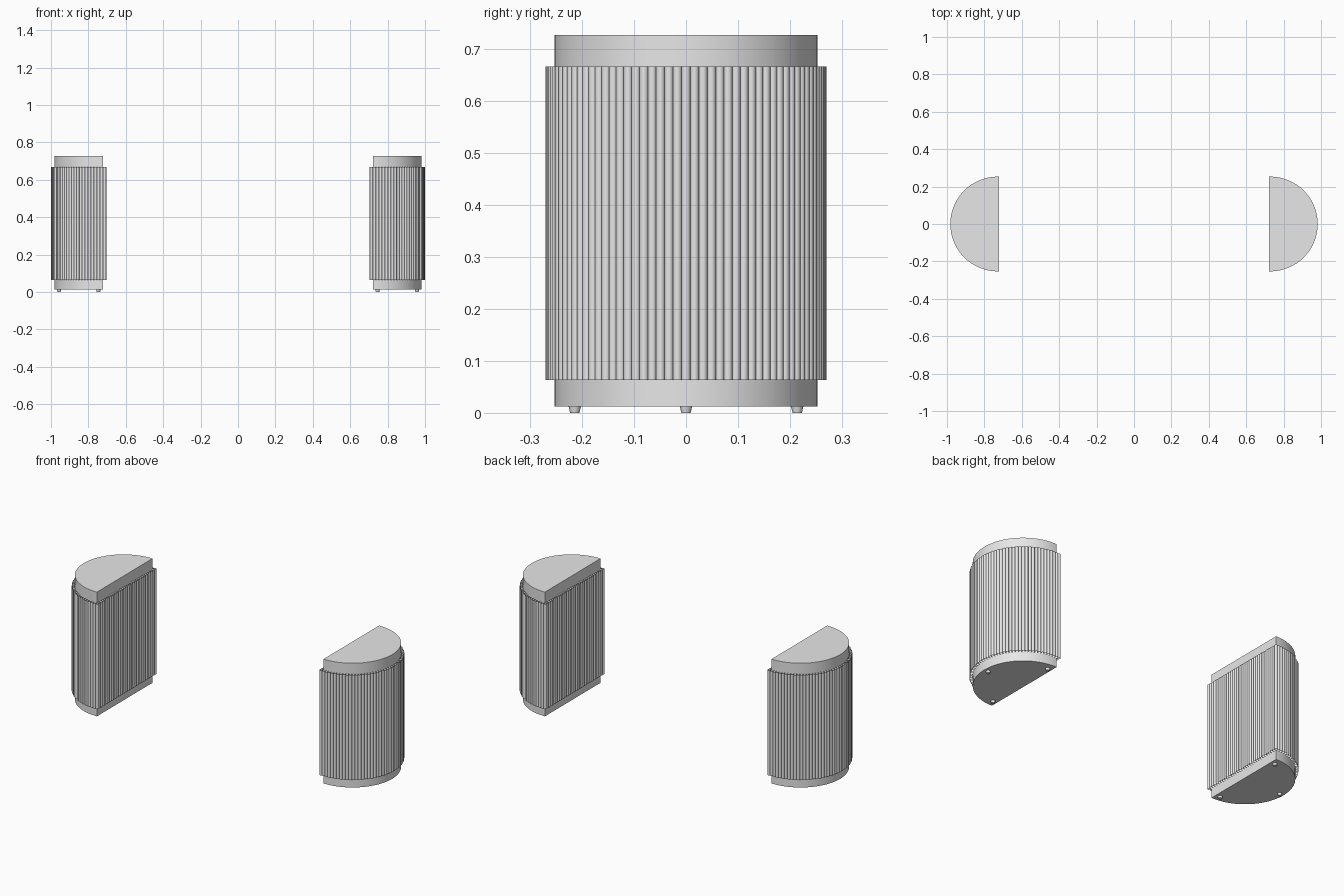
import bpy, bmesh
from math import pi, sin, cos, radians
from mathutils import Matrix

cube = bpy.data.objects.get("Cube")
if cube:
    bpy.data.objects.remove(cube, do_unlink=True)

grey = bpy.data.materials.new("light grey")
grey.use_nodes = True
grey.diffuse_color = (0.8, 0.8, 0.8, 1)
grey.node_tree.nodes["Principled BSDF"].inputs["Base Color"].default_value = (0.8, 0.8, 0.8, 1)

CX, FLAT_X, RADIUS = 0.729, 0.721, 0.253    # arc centre, flat face, arc radius
SLAT_R = 0.0085
PATH_R = RADIUS + SLAT_R


def finish(bm, name, side):
    """Turn the +x half into an object, mirrored when side is -1."""
    bmesh.ops.scale(bm, vec=(side, 1, 1), verts=bm.verts)
    if side < 0:
        bmesh.ops.reverse_faces(bm, faces=bm.faces)
    mesh = bpy.data.meshes.new(name)
    bm.to_mesh(mesh)
    bm.free()
    mesh.materials.append(grey)
    obj = bpy.data.objects.new(name, mesh)
    bpy.context.collection.objects.link(obj)
    bpy.ops.object.select_all(action="DESELECT")
    bpy.context.view_layer.objects.active = obj
    obj.select_set(True)
    bpy.ops.object.shade_smooth_by_angle(angle=radians(35))
    return obj


def body(side, name):
    # Half-round core, extruded upward
    bm = bmesh.new()
    n = 64
    outline = [(FLAT_X, -RADIUS)]
    for i in range(n + 1):
        a = -pi / 2 + pi * i / n
        outline.append((CX + RADIUS * cos(a), RADIUS * sin(a)))
    outline.append((FLAT_X, RADIUS))
    base = bm.faces.new([bm.verts.new((x, y, 0.012)) for x, y in outline])
    top = bmesh.ops.extrude_face_region(bm, geom=[base])["geom"]
    bmesh.ops.translate(bm, vec=(0, 0, 0.715),
                        verts=[v for v in top if isinstance(v, bmesh.types.BMVert)])
    bmesh.ops.recalc_face_normals(bm, faces=bm.faces)
    finish(bm, name, side)


def slats(side, name):
    # Open tubes standing side by side around the core
    spots = []
    arc, row = 50, 32
    for i in range(arc + 1):
        a = -pi / 2 + pi * i / arc
        spots.append((CX + PATH_R * cos(a), PATH_R * sin(a)))
    for i in range(row + 1):
        spots.append((FLAT_X - SLAT_R, PATH_R * (2 * i / row - 1)))
    bm = bmesh.new()
    for x, y in spots:
        bmesh.ops.create_cone(bm, cap_ends=False, segments=16, radius1=SLAT_R, radius2=SLAT_R,
                              depth=0.604, matrix=Matrix.Translation((x, y, 0.365)))
    finish(bm, name, side)


def feet(side, name):
    # Three small tapered feet
    bm = bmesh.new()
    for x, y in ((0.746, -0.214), (0.746, 0.214), (0.957, 0)):
        bmesh.ops.create_cone(bm, cap_ends=True, segments=24, radius1=0.009, radius2=0.012,
                              depth=0.013, matrix=Matrix.Translation((x, y, 0.0065)))
    finish(bm, name, side)


for side, label in ((1, "left"), (-1, "right")):
    body(side, label + "_cabinet_body")
    slats(side, label + "_cabinet_slats")
    feet(side, label + "_cabinet_feet")
